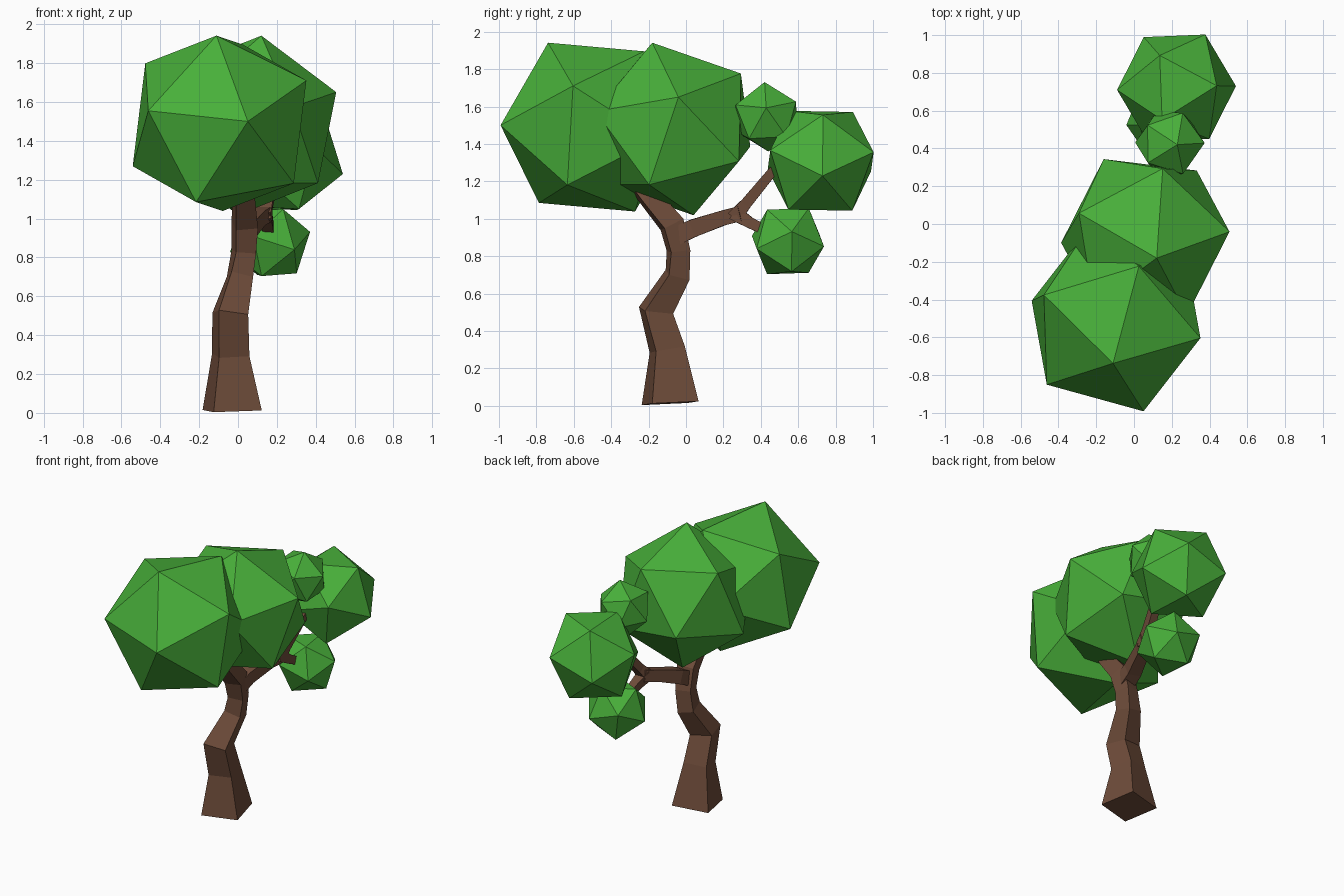
import bpy, bmesh
from math import radians
from mathutils import Vector, Matrix

cube = bpy.data.objects.get("Cube")
if cube:
    bpy.data.objects.remove(cube, do_unlink=True)


def material(name, rgb):
    m = bpy.data.materials.new(name)
    m.use_nodes = True
    m.diffuse_color = (*rgb, 1)
    m.node_tree.nodes["Principled BSDF"].inputs["Base Color"].default_value = (*rgb, 1)
    return m


LEAF = material("leaf_green", (0.065, 0.43, 0.042))
BARK = material("bark_brown", (0.156, 0.072, 0.042))


def finish(bm, name, mat):
    bmesh.ops.recalc_face_normals(bm, faces=bm.faces)
    mesh = bpy.data.meshes.new(name)
    bm.to_mesh(mesh)
    bm.free()
    mesh.materials.append(mat)
    ob = bpy.data.objects.new(name, mesh)
    bpy.context.collection.objects.link(ob)
    return ob


def frame(axis, side):
    """Orthonormal matrix with z along axis and x leaning towards side."""
    z = Vector(axis).normalized()
    x = Vector(side)
    x = (x - z * x.dot(z)).normalized()
    return Matrix((x, z.cross(x), z)).transposed()


def foliage(name, center, radius, corner, neighbour):
    """Icosahedron turned so that two adjacent corners point the given ways."""
    bm = bmesh.new()
    bmesh.ops.create_icosphere(bm, subdivisions=1, radius=radius)
    bm.verts.ensure_lookup_table()
    a = bm.verts[0]
    b = a.link_edges[0].other_vert(a)
    turn = frame(corner, neighbour) @ frame(a.co, b.co).transposed()
    bmesh.ops.transform(bm, matrix=Matrix.Translation(center) @ turn.to_4x4(), verts=bm.verts)
    return finish(bm, name, LEAF)


def limb(name, path, side):
    """Four-sided tube through (x, y, z, width) stations."""
    bm = bmesh.new()
    pts = [Vector(p[:3]) for p in path]
    rings = []
    for i, p in enumerate(pts):
        ahead = pts[min(i + 1, len(pts) - 1)] - p
        behind = p - pts[max(i - 1, 0)]
        f = frame(ahead.normalized() + behind.normalized(), side)
        h = path[i][3] / 2
        rings.append([bm.verts.new(p + f @ Vector((sx * h, sy * h, 0)))
                      for sx, sy in ((-1, -1), (1, -1), (1, 1), (-1, 1))])
    for lo, hi in zip(rings, rings[1:]):
        for k in range(4):
            n = (k + 1) % 4
            bm.faces.new((lo[k], lo[n], hi[n], hi[k]))
    bm.faces.new(rings[0][::-1])
    bm.faces.new(rings[-1])
    return finish(bm, name, BARK)


# Trunk running on into the front branch
twist = Matrix.Rotation(radians(13), 3, "Z") @ Vector((1, 0, 0))
limb("trunk", [(-0.03, -0.085, 0.014, 0.254), (-0.037, -0.10, 0.30, 0.16),
               (-0.04, -0.16, 0.51, 0.155), (0.01, -0.045, 0.70, 0.115),
               (0.03, -0.04, 0.83, 0.105), (0.035, -0.075, 0.97, 0.115),
               (0.03, -0.20, 1.12, 0.10), (0.0, -0.36, 1.32, 0.08)], twist)

# Back branch and its two forks
limb("back_branch", [(0.03, -0.07, 0.90, 0.10), (0.045, 0.04, 0.95, 0.095),
                     (0.10, 0.20, 1.005, 0.08), (0.14, 0.30, 1.03, 0.08)], (1, 0, 0))
limb("upper_fork", [(0.13, 0.26, 1.01, 0.08), (0.15, 0.32, 1.08, 0.06),
                    (0.19, 0.46, 1.25, 0.05), (0.21, 0.58, 1.36, 0.04)], (1, 0, 0))
limb("lower_fork", [(0.13, 0.26, 1.03, 0.08), (0.15, 0.34, 0.98, 0.06),
                    (0.165, 0.50, 0.90, 0.045)], (1, 0, 0))

# Foliage clumps
foliage("front_foliage", (-0.095, -0.505, 1.49), 0.508, (0.145, -0.485, 0.01), (-0.015, -0.235, 0.45))
foliage("middle_foliage", (0.06, -0.07, 1.48), 0.478, (0.06, -0.11, 0.46), (0.45, 0.03, 0.17))
foliage("back_foliage", (0.225, 0.72, 1.31), 0.325, (-0.312, -0.01, 0.08), (-0.085, 0.18, 0.27))
foliage("upper_foliage", (0.19, 0.43, 1.545), 0.19, (0.04, -0.01, 0.19), (0.18, 0.0, 0.02))
foliage("lower_foliage", (0.165, 0.545, 0.88), 0.213, (0.2, 0.02, 0.05), (0.06, 0.10, 0.16))
